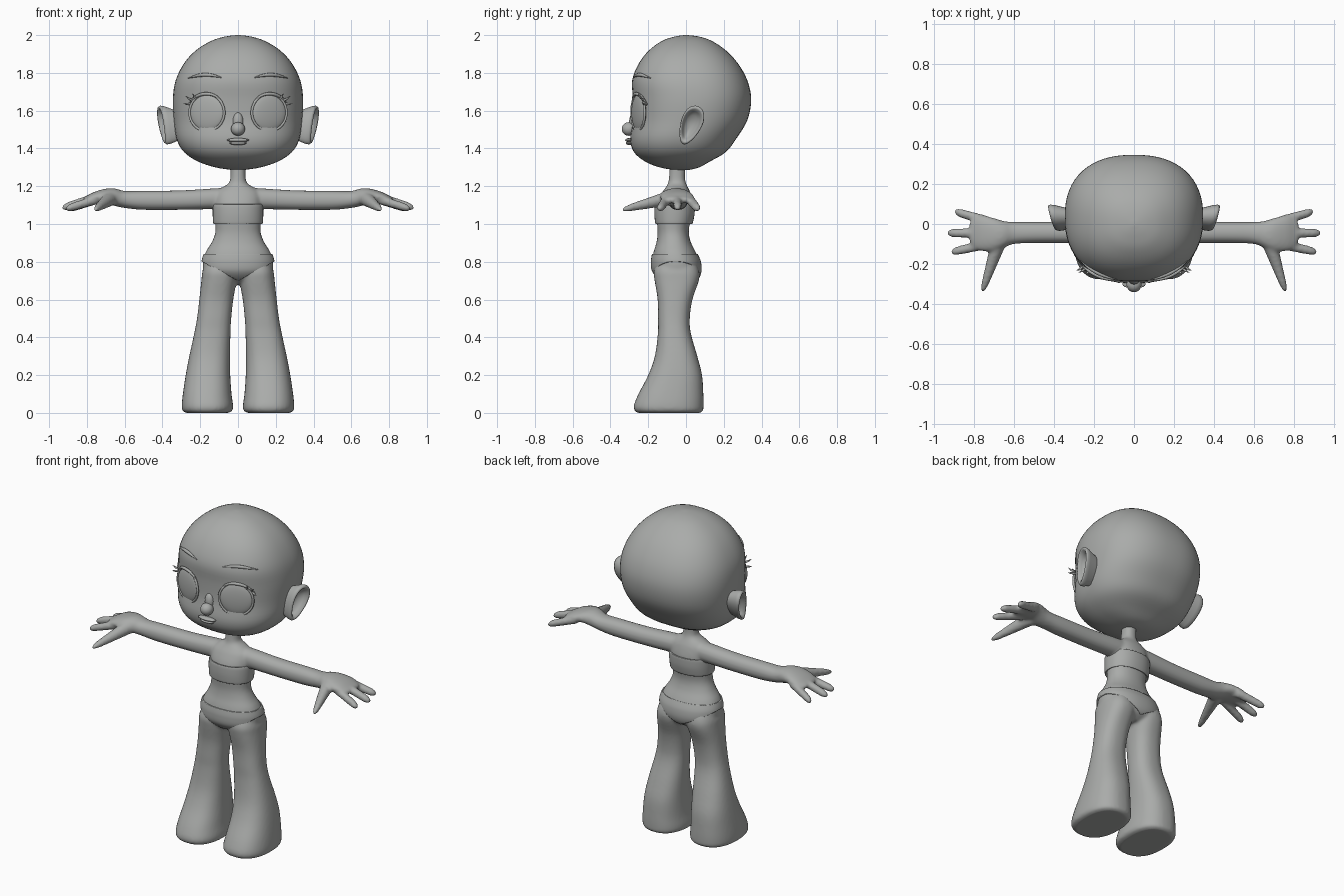
import bpy, bmesh, math
from mathutils import Vector, Matrix
from mathutils.bvhtree import BVHTree

if "Cube" in bpy.data.objects:
    bpy.data.objects.remove(bpy.data.objects["Cube"])

clay = bpy.data.materials.new("grey_clay")
clay.use_nodes = True
GREY = (0.4, 0.41, 0.4, 1)
clay.diffuse_color = GREY
clay.node_tree.nodes["Principled BSDF"].inputs["Base Color"].default_value = GREY


def finish(bm, name, angle=180):
    """Turn a bmesh into a smooth shaded object."""
    bmesh.ops.recalc_face_normals(bm, faces=bm.faces)
    me = bpy.data.meshes.new(name)
    bm.to_mesh(me)
    bm.free()
    ob = bpy.data.objects.new(name, me)
    bpy.context.collection.objects.link(ob)
    me.materials.append(clay)
    bpy.ops.object.select_all(action="DESELECT")
    ob.select_set(True)
    bpy.context.view_layer.objects.active = ob
    bpy.ops.object.shade_smooth_by_angle(angle=math.radians(angle))
    return ob


def skin(bm, rings, caps=True):
    """Bridge rings of points into a tube."""
    vs = [[bm.verts.new(p) for p in ring] for ring in rings]
    n = len(vs[0])
    for a, b in zip(vs, vs[1:]):
        for i in range(n):
            j = (i + 1) % n
            bm.faces.new((a[i], a[j], b[j], b[i]))
    if caps:
        bm.faces.new(vs[0])
        bm.faces.new(vs[-1])


def spline(rows, steps):
    """Smooth interpolation through rows of numbers."""
    out = []
    for i in range(len(rows) - 1):
        p0, p1 = rows[max(i - 1, 0)], rows[i]
        p2, p3 = rows[i + 1], rows[min(i + 2, len(rows) - 1)]
        for s in range(steps):
            t = s / steps
            out.append([b + t * (c - a) / 2 + t * t * (a - 2.5 * b + 2 * c - d / 2)
                        + t ** 3 * (1.5 * (b - c) + (d - a) / 2)
                        for a, b, c, d in zip(p0, p1, p2, p3)])
    return out + [list(rows[-1])]


def loft(bm, rows, axis="z", power=2.2, sides=40, side=1, steps=4, caps=True):
    """Rows are: position on the axis, then low and high bounds of the other two."""
    order = {"z": (1, 2, 0), "x": (0, 1, 2), "y": (1, 0, 2)}[axis]
    rings = []
    for t, a0, a1, b0, b1 in spline(rows, steps):
        ring = []
        for k in range(sides):
            c, s = math.cos(math.tau * k / sides), math.sin(math.tau * k / sides)
            u = math.copysign(abs(c) ** (2 / power), c)
            v = math.copysign(abs(s) ** (2 / power), s)
            p = (t, (a0 + a1) / 2 + u * (a1 - a0) / 2, (b0 + b1) / 2 + v * (b1 - b0) / 2)
            x, y, z = (p[i] for i in order)
            ring.append((x * side, y, z))
        rings.append(ring)
    skin(bm, rings, caps)


def sym(rows):
    """Rows of height, half width, front and back become loft bounds."""
    return [(z, -w, w, f, b) for z, w, f, b in rows]


def finger(bm, p, q, r0, r1, axis, side):
    """Tapered finger with a rounded tip."""
    rows = []
    for t, k in ((0, 1), (.4, 1), (.8, 1), (.93, .8), (.985, .45), (1, .1)):
        c = Vector(p).lerp(Vector(q), t)
        r = (r0 + (r1 - r0) * t) * k
        m, o = (c.x, c.y) if axis == "x" else (c.y, c.x)
        rows.append((m, o - r, o + r, c.z - r, c.z + r))
    loft(bm, rows, axis, 2, 16, side, 3)


# Head
bm = bmesh.new()
loft(bm, sym([
    (1.287, .04, -.07, .02), (1.3, .12, -.14, .07), (1.33, .21, -.215, .125),
    (1.38, .285, -.275, .21), (1.45, .325, -.295, .265), (1.55, .34, -.28, .325),
    (1.66, .345, -.28, .345), (1.76, .33, -.285, .325), (1.85, .286, -.25, .275),
    (1.92, .222, -.195, .21), (1.97, .14, -.125, .135), (1.992, .07, -.06, .07),
    (2, .01, -.01, .01)]), power=2.35, sides=64)
bmesh.ops.recalc_face_normals(bm, faces=bm.faces)
face = BVHTree.FromBMesh(bm)
finish(bm, "head")


def on_face(x, z):
    hit, normal, _, _ = face.ray_cast(Vector((x, -2, z)), Vector((0, 1, 0)))
    return hit, normal


# Body: torso, arms, hands and legs fused into one skin
TORSO = sym([
    (1.33, .04, -.085, 0), (1.25, .04, -.09, -.005), (1.215, .05, -.095, 0),
    (1.19, .09, -.11, .012), (1.16, .12, -.13, .025), (1.1, .125, -.155, .038),
    (1.03, .122, -.155, .032), (1, .119, -.153, .02), (.95, .121, -.15, .015),
    (.9, .141, -.157, .027), (.85, .172, -.172, .052), (.8, .186, -.179, .072),
    (.75, .18, -.173, .075), (.71, .13, -.14, .06), (.68, .05, -.09, .02)])
ARM = [(0, -.095, .01, 1.085, 1.19), (.1, -.098, .012, 1.08, 1.19),
       (.3, -.095, .01, 1.075, 1.178), (.5, -.095, .01, 1.075, 1.176),
       (.6, -.1, .01, 1.085, 1.175), (.65, -.118, .015, 1.095, 1.188),
       (.7, -.135, .03, 1.11, 1.187), (.76, -.135, .042, 1.11, 1.17),
       (.8, -.12, .03, 1.11, 1.15), (.82, -.09, .01, 1.115, 1.14)]
LEG = [(.8, .02, .17, -.15, .05), (.75, .005, .188, -.17, .07),
       (.7, .008, .194, -.166, .068), (.6, .025, .205, -.15, .034),
       (.5, .036, .217, -.148, .02), (.42, .04, .232, -.149, .026),
       (.3, .042, .258, -.165, .06), (.2, .041, .277, -.2, .085),
       (.1, .034, .292, -.252, .092), (.04, .026, .298, -.276, .093),
       (.012, .03, .294, -.272, .09), (0, .05, .275, -.255, .075)]
bm = bmesh.new()
loft(bm, TORSO)
for s in (1, -1):
    loft(bm, ARM, "x", 2.2, 32, s)
    loft(bm, LEG, "z", 2.4, 40, s)
    finger(bm, (.73, .015, 1.135), (.895, .062, 1.08), .026, .021, "x", s)
    finger(bm, (.75, -.045, 1.14), (.932, -.045, 1.085), .026, .021, "x", s)
    finger(bm, (.73, -.1, 1.135), (.912, -.14, 1.08), .026, .021, "x", s)
    finger(bm, (.67, -.08, 1.14), (.757, -.342, 1.075), .042, .015, "y", s)
body = finish(bm, "body")
fuse = body.modifiers.new("fuse", "REMESH")
fuse.mode = "VOXEL"
fuse.voxel_size = .009
fuse.use_smooth_shade = True
relax = body.modifiers.new("relax", "SMOOTH")
relax.factor = .5
relax.iterations = 5


def shell(ob):
    solid = ob.modifiers.new("cloth", "SOLIDIFY")
    solid.thickness = .012
    solid.offset = -1


# Chest band
bm = bmesh.new()
loft(bm, sym([(1.105, .131, -.163, .046), (1.09, .134, -.166, .047),
              (1.05, .134, -.167, .045), (1.01, .132, -.164, .037),
              (1, .129, -.161, .033)]), caps=False)
shell(finish(bm, "chest_band"))

# Briefs, trimmed along sloping leg openings
bm = bmesh.new()
grow = .007
loft(bm, [(z, a - grow, b + grow, f - grow, k + grow)
          for z, a, b, f, k in [(.842, -.175, .175, -.173, .055)] + TORSO[11:]],
     steps=8, sides=64, caps=False)
for s in (1, -1):
    bmesh.ops.bisect_plane(bm, geom=bm.verts[:] + bm.edges[:] + bm.faces[:],
                           plane_co=(.19 * s, 0, .8), plane_no=(.53 * s, 0, -1),
                           clear_outer=True)
shell(finish(bm, "briefs"))

# Ears: raised rim around a hollow bowl, flaring to the back
for s, label in ((1, "left"), (-1, "right")):
    rings = []
    for scale, out in ((.7, -.12), (.8, -.06), (.97, -.015), (1, .004), (.93, .016),
                       (.82, .012), (.7, -.008), (.5, -.03), (.1, -.036)):
        ring = []
        for k in range(32):
            a = math.tau * k / 32
            u = math.cos(a) * .056 * (1 + .25 * math.sin(a)) * scale
            v = math.sin(a) * .108 * scale
            y = .025 + u * .93 + v * .37
            z = 1.523 + v * .93 - u * .37
            x = .39 + .25 * (y - .025) + .1 * (z - 1.523) + out
            ring.append((s * x, y, z))
        rings.append(ring)
    bm = bmesh.new()
    skin(bm, spline([sum(map(list, r), []) for r in rings], 1) and rings)
    finish(bm, label + "_ear")


def blob(name, loc, scale, turn=Matrix()):
    bm = bmesh.new()
    bmesh.ops.create_uvsphere(bm, u_segments=32, v_segments=16, radius=1)
    bm.transform(Matrix.Translation(loc) @ turn @ Matrix.Diagonal((*scale, 1)))
    return finish(bm, name)


def strand(name, points, depth, radii):
    """Tapered strand along points."""
    cu = bpy.data.curves.new(name, "CURVE")
    cu.dimensions = "3D"
    cu.bevel_depth = depth
    cu.bevel_resolution = 2
    cu.use_fill_caps = True
    sp = cu.splines.new("POLY")
    sp.points.add(len(points) - 1)
    for pt, co, r in zip(sp.points, points, radii):
        pt.co = (*co, 1)
        pt.radius = r
    cu.materials.append(clay)
    bpy.context.collection.objects.link(bpy.data.objects.new(name, cu))


# Nose and lips
blob("nose", (0, -.302, 1.503), (.037, .038, .036))
blob("nose_bridge", (0, -.277, 1.54), (.028, .024, .05))
blob("upper_lip", (0, -.3, 1.444), (.058, .022, .011))
blob("lower_lip", (0, -.3, 1.428), (.045, .019, .01))

for s, label in ((1, "left"), (-1, "right")):
    # Eye dome with a thin lid rim
    hit, normal = on_face(.165 * s, 1.59)
    turn = normal.to_track_quat("Z", "Y").to_matrix().to_4x4()
    blob(label + "_eye", hit - normal * .004, (.097, .097, .02), turn)
    rim = [hit + turn.to_3x3() @ Vector((.098 * math.cos(a), .098 * math.sin(a), 0))
           for a in (math.tau * k / 48 for k in range(49))]
    strand(label + "_eye_rim", rim, .007, [1] * 49)

    # Upper lash line and three outer lashes
    arc = []
    for k in range(17):
        a = math.radians(25 + 120 * k / 16)
        p, n = on_face(s * (.165 + .1 * math.cos(a)), 1.59 + .1 * math.sin(a))
        arc.append(p + n * .008)
    strand(label + "_lash_line", arc, .007, [.3 + math.sin(math.pi * k / 16) for k in range(17)])
    for i, (x0, z0, x1, z1) in enumerate(((.22, 1.66, .24, 1.69), (.235, 1.65, .278, 1.678),
                                          (.247, 1.635, .288, 1.637))):
        p, n = on_face(s * x0, z0)
        tip = Vector((s * x1, p.y - .025, z1))
        strand(f"{label}_lash_{i + 1}", [p, (p + tip) / 2 + n * .006, tip], .007, (1, .8, .05))

    # Eyebrow
    brow = []
    for k in range(13):
        t = k / 12
        p, n = on_face(s * (.085 + .18 * t), 1.765 + .024 * math.sin(math.pi * (.12 + .8 * t)))
        brow.append(p + n * .002)
    strand(label + "_eyebrow", brow, .01, [.15 + math.sin(math.pi * k / 12) * .85 for k in range(13)])
